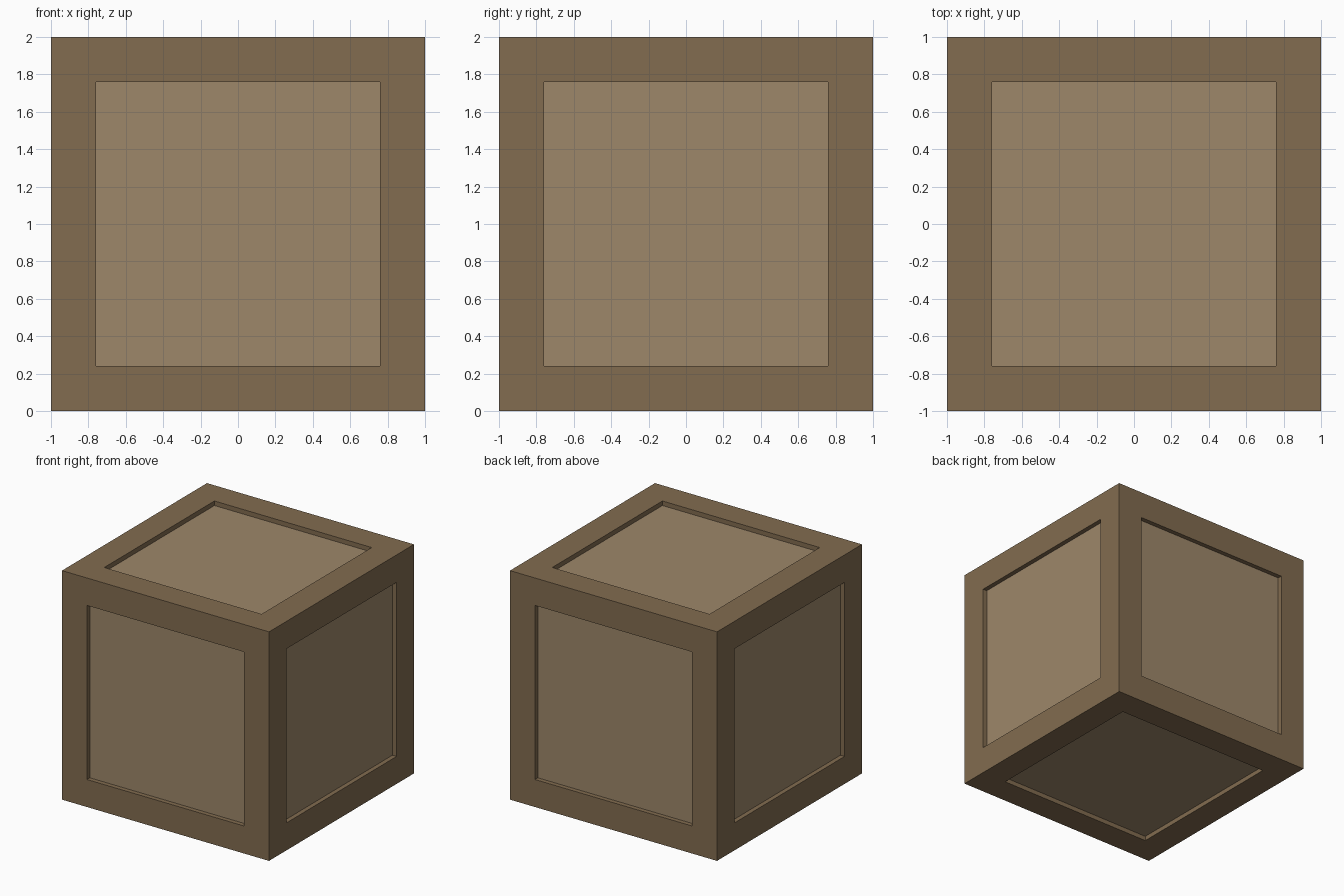
import bpy, bmesh
from mathutils import Matrix

if "Cube" in bpy.data.objects:
    bpy.data.objects.remove(bpy.data.objects["Cube"])

SIZE, BORDER, DEPTH = 2.0, 0.24, 0.04


def material(name, rgb):
    mat = bpy.data.materials.new(name)
    mat.diffuse_color = (*rgb, 1.0)
    mat.use_nodes = True
    mat.node_tree.nodes["Principled BSDF"].inputs["Base Color"].default_value = mat.diffuse_color
    return mat


# Crate: a cube with a square panel sunk into each of its six sides
bm = bmesh.new()
bmesh.ops.create_cube(bm, size=SIZE, matrix=Matrix.Translation((0, 0, SIZE / 2)))
bm.normal_update()
panels = bm.faces[:]

# Frame border around every side
bmesh.ops.inset_individual(bm, faces=panels, thickness=BORDER, use_even_offset=True)
bm.normal_update()

# Straight recess walls, then the panel pushed inwards
for panel in panels:
    inward = -panel.normal.copy() * DEPTH
    face = bmesh.ops.extrude_discrete_faces(bm, faces=[panel])["faces"][0]
    bmesh.ops.translate(bm, verts=face.verts[:], vec=inward)
    face.material_index = 1
bmesh.ops.recalc_face_normals(bm, faces=bm.faces[:])

mesh = bpy.data.meshes.new("crate")
bm.to_mesh(mesh)
bm.free()
mesh.materials.append(material("frame_wood", (0.223, 0.150, 0.080)))
mesh.materials.append(material("panel_wood", (0.337, 0.242, 0.144)))
bpy.context.collection.objects.link(bpy.data.objects.new("crate", mesh))
